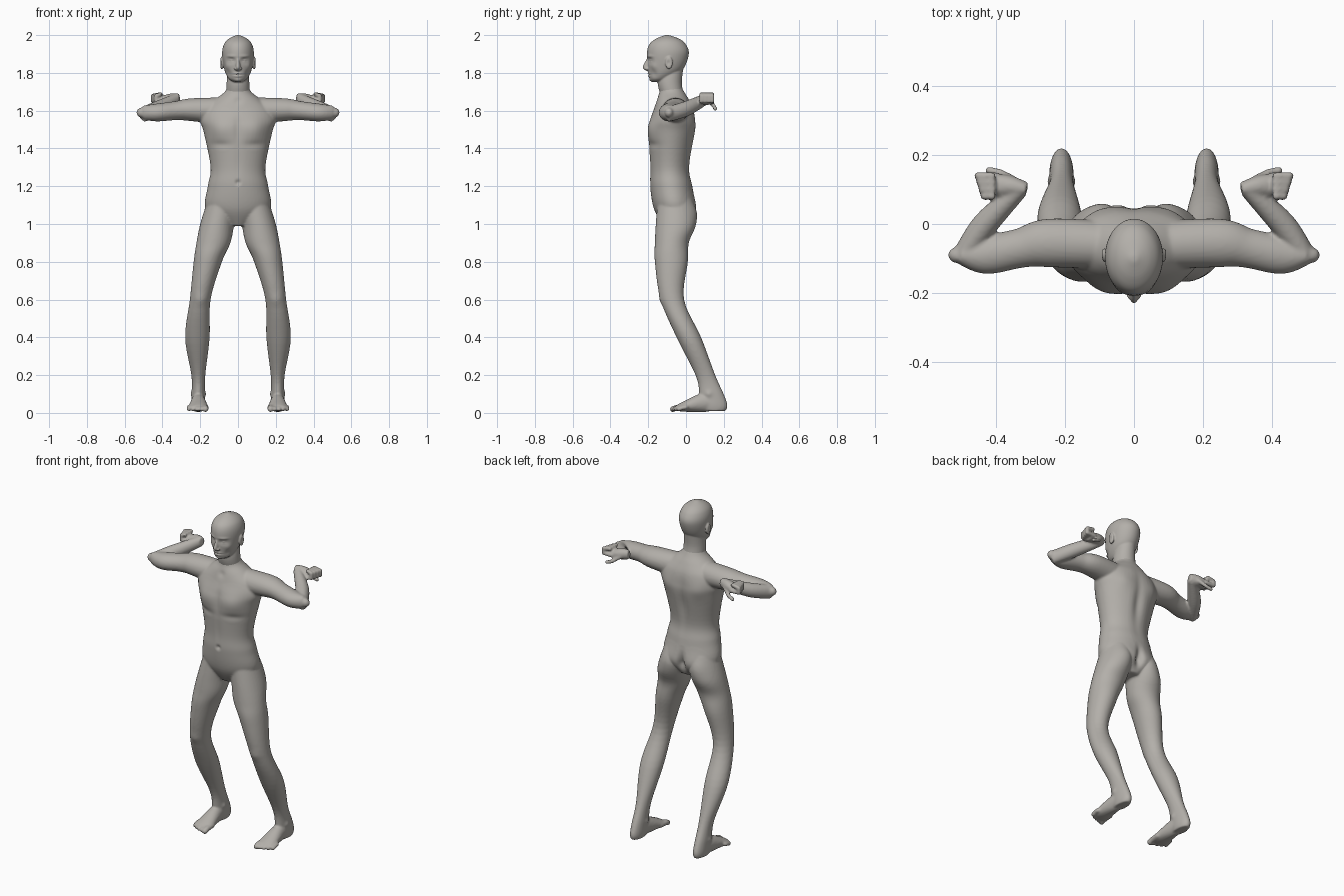
import bpy, bmesh, math
from mathutils import Vector, Matrix

cube = bpy.data.objects.get("Cube")
if cube:
    bpy.data.objects.remove(cube, do_unlink=True)

skin = bpy.data.materials.new("warm_grey_skin")
skin.use_nodes = True
skin.diffuse_color = (.45, .43, .4, 1)
skin.node_tree.nodes["Principled BSDF"].inputs["Base Color"].default_value = skin.diffuse_color


def level(z, wide, front, back, x=0):
    """One level cross-section of a standing part."""
    return Vector((x, (front + back) / 2, z)), wide, (back - front) / 2


def across(x, y, z, tall, wide):
    """One cross-section at right angles to a limb."""
    return Vector((x, y, z)), wide, tall


def spline(sections, steps=6):
    """Smooth the sections with a Catmull-Rom curve."""
    last = len(sections) - 1
    for i in range(last):
        before, start, end, after = [sections[min(max(i + k, 0), last)] for k in range(-1, 3)]
        for step in range(steps):
            t = step / steps
            yield [q + t / 2 * (r - p + t * (2 * p - 5 * q + 4 * r - s + t * (3 * (q - r) + s - p)))
                   for p, q, r, s in zip(before, start, end, after)]
    yield sections[last]


def loft(bm, sections, upright=False, sides=32):
    """Skin a closed tube through the sections."""
    rows = list(spline(sections))
    loops = []
    for i, (centre, wide, deep) in enumerate(rows):
        u, v = Vector((1, 0, 0)), Vector((0, 1, 0))
        if not upright:
            along = rows[min(i + 1, len(rows) - 1)][0] - rows[max(i - 1, 0)][0]
            u = along.cross(Vector((0, 0, 1))).normalized()
            v = u.cross(along).normalized()
        turns = [math.tau * k / sides for k in range(sides)]
        loops.append([bm.verts.new(centre + u * wide * math.cos(a) + v * deep * math.sin(a))
                      for a in turns])
    for low, high in zip(loops, loops[1:]):
        for k in range(sides):
            bm.faces.new((low[k - 1], low[k], high[k], high[k - 1]))
    bm.faces.new(loops[0])
    bm.faces.new(loops[-1])


def ball(bm, centre, *radii):
    place = Matrix.Translation(centre) @ Matrix.Diagonal((*radii, 1))
    bmesh.ops.create_uvsphere(bm, u_segments=16, v_segments=12, radius=1, matrix=place)


def digit(bm, radius, *joints):
    """Finger or toe: straight bones with round joints."""
    joints = [Vector(j) for j in joints]
    for joint in joints:
        ball(bm, joint, radius, radius, radius)
    for a, b in zip(joints, joints[1:]):
        turn = (b - a).to_track_quat('Z', 'Y').to_matrix().to_4x4()
        bmesh.ops.create_cone(bm, cap_ends=True, segments=16, radius1=radius, radius2=radius,
                              depth=(b - a).length, matrix=Matrix.Translation((a + b) / 2) @ turn)


def mirror(bm):
    """Copy everything built so far to the other side."""
    copy = bmesh.ops.duplicate(bm, geom=bm.verts[:] + bm.edges[:] + bm.faces[:])["geom"]
    verts = [g for g in copy if isinstance(g, bmesh.types.BMVert)]
    bmesh.ops.scale(bm, verts=verts, vec=(-1, 1, 1))


def fuse(name, bm, voxel):
    """Melt the parts into one smooth skin."""
    bmesh.ops.recalc_face_normals(bm, faces=bm.faces)
    rough = bpy.data.meshes.new(name)
    bm.to_mesh(rough)
    bm.free()
    ob = bpy.data.objects.new(name, rough)
    bpy.context.collection.objects.link(ob)
    remesh = ob.modifiers.new("fuse", 'REMESH')
    remesh.mode, remesh.voxel_size = 'VOXEL', voxel
    ob.modifiers.new("relax", 'SMOOTH').iterations = 5
    ready = ob.evaluated_get(bpy.context.evaluated_depsgraph_get())
    mesh = bpy.data.meshes.new_from_object(ready)
    ob.modifiers.clear()
    ob.data = mesh
    mesh.materials.clear()
    mesh.materials.append(skin)
    mesh.polygons.foreach_set("use_smooth", [True] * len(mesh.polygons))
    return mesh


def swell(mesh, x, y, z, size, by, tall=1):
    """Push a soft bump out of the skin, or a hollow into it, on both sides."""
    moves = []
    for v in mesh.vertices:
        if abs(v.co.z - z) < size * tall * 2:
            away = Vector((abs(v.co.x) - x, v.co.y - y, (v.co.z - z) / tall)).length / size
            if away < 2:
                moves.append((v, v.normal * by * math.exp(-away * away)))
    for v, push in moves:
        v.co += push
    mesh.update()


body = bmesh.new()

# Leg
loft(body, [level(1.13, wide=.08, front=-.15, back=.03, x=.08),
            level(1, wide=.09, front=-.16, back=.05, x=.11),
            level(.9, wide=.09, front=-.165, back=.015, x=.13),
            level(.8, wide=.075, front=-.165, back=.01, x=.16),
            level(.6, wide=.055, front=-.135, back=-.01, x=.2),
            level(.4, wide=.065, front=-.05, back=.08, x=.215),
            level(.2, wide=.037, front=.05, back=.155, x=.21),
            level(.1, wide=.035, front=.07, back=.2, x=.21),
            level(.04, wide=.035, front=.07, back=.22, x=.21),
            level(.01, wide=.03, front=.09, back=.21, x=.21)], upright=True)

# Foot and toes
loft(body, [across(.21, .18, .05, tall=.03, wide=.03),
            across(.21, .1, .055, tall=.05, wide=.037),
            across(.21, 0, .035, tall=.03, wide=.05),
            across(.21, -.05, .025, tall=.015, wide=.05)])
for i in range(5):
    x, tip = .172 + .022 * i, -.07 + .002 * i * i
    digit(body, .012 if i else .016, (x, 0, .03), (x, tip + .02, .027), (x, tip, .02))

# Upper arm, elbow and forearm
loft(body, [across(.1, -.06, 1.6, tall=.07, wide=.07),
            across(.25, -.055, 1.605, tall=.06, wide=.07),
            across(.33, -.07, 1.6, tall=.05, wide=.057),
            across(.43, -.09, 1.59, tall=.047, wide=.055),
            across(.5, -.09, 1.59, tall=.037, wide=.03)])
ball(body, (.51, -.09, 1.59), .028, .024, .026)
loft(body, [across(.5, -.1, 1.58, tall=.04, wide=.03),
            across(.43, 0, 1.61, tall=.04, wide=.037),
            across(.33, .1, 1.66, tall=.03, wide=.025)])

# Hand folded outwards, fingers curled up, thumb behind
loft(body, [across(.31, .1, 1.665, tall=.027, wide=.02),
            across(.36, .11, 1.66, tall=.03, wide=.03),
            across(.42, .11, 1.65, tall=.02, wide=.037)])
for i in range(4):
    y, knuckle = .08 + .02 * i, .433 + .006 * i
    digit(body, .011, (.4, y, 1.65), (knuckle, y, 1.65), (knuckle, y, 1.68), (.41, y, 1.687))
digit(body, .011, (.35, .13, 1.65), (.39, .15, 1.62), (.42, .155, 1.61))
mirror(body)

# Torso and base of the neck
loft(body, [level(.99, wide=.06, front=-.12, back=.01),
            level(1.08, wide=.17, front=-.17, back=.05),
            level(1.2, wide=.16, front=-.19, back=.035),
            level(1.3, wide=.145, front=-.19, back=.02),
            level(1.48, wide=.18, front=-.2, back=.05),
            level(1.55, wide=.2, front=-.19, back=.05),
            level(1.61, wide=.18, front=-.17, back=.04),
            level(1.66, wide=.12, front=-.155, back=.015),
            level(1.7, wide=.07, front=-.14, back=-.01),
            level(1.74, wide=.05, front=-.14, back=-.03)], upright=True, sides=48)
trunk = fuse("body", body, voxel=.0063)

# Chest, breastbone, belly and navel
swell(trunk, x=.09, y=-.19, z=1.5, size=.06, by=.012)
swell(trunk, x=0, y=-.2, z=1.5, size=.02, by=-.006, tall=4)
swell(trunk, x=.09, y=-.18, z=1.42, size=.06, by=-.005, tall=.3)
swell(trunk, x=0, y=-.15, z=1.65, size=.02, by=-.006)
swell(trunk, x=0, y=-.19, z=1.32, size=.02, by=-.003, tall=4)
swell(trunk, x=0, y=-.19, z=1.22, size=.012, by=-.01)

# Spine, shoulder blades and buttocks
swell(trunk, x=0, y=.04, z=1.42, size=.03, by=-.014, tall=5)
swell(trunk, x=.1, y=.04, z=1.53, size=.05, by=.007)
swell(trunk, x=.08, y=.05, z=1.06, size=.06, by=.014)
swell(trunk, x=0, y=.05, z=1.06, size=.02, by=-.025, tall=3)

# Kneecaps and ankle bones
swell(trunk, x=.2, y=-.13, z=.6, size=.03, by=.005)
for x in (.175, .245):
    swell(trunk, x, y=.12, z=.1, size=.016, by=.006)

# Ears and nostrils
face = bmesh.new()
ball(face, (.086, -.09, 1.853), .01, .02, .034)
ball(face, (.012, -.206, 1.822), .009, .012, .008)
mirror(face)

# Skull and jaw, neck, nose
loft(face, [level(1.752, wide=.02, front=-.18, back=-.12),
            level(1.77, wide=.05, front=-.193, back=-.08),
            level(1.82, wide=.073, front=-.2, back=-.015),
            level(1.9, wide=.084, front=-.207, back=.015),
            level(1.95, wide=.075, front=-.195, back=0),
            level(1.98, wide=.05, front=-.16, back=-.035),
            level(2, wide=.01, front=-.11, back=-.09)], upright=True, sides=48)
loft(face, [level(1.67, wide=.064, front=-.13, back=-.01),
            level(1.75, wide=.06, front=-.15, back=-.022),
            level(1.85, wide=.05, front=-.13, back=-.01)], upright=True)
loft(face, [level(1.88, wide=.008, front=-.205, back=-.17),
            level(1.83, wide=.014, front=-.23, back=-.17),
            level(1.81, wide=.01, front=-.21, back=-.17)], upright=True)
head = fuse("head", face, voxel=.004)

# Eye sockets, eyeballs, lid creases, brows and cheeks
swell(head, x=.033, y=-.19, z=1.866, size=.021, by=-.011, tall=.7)
swell(head, x=.033, y=-.185, z=1.864, size=.013, by=.007, tall=.7)
swell(head, x=.033, y=-.185, z=1.863, size=.014, by=-.003, tall=.2)
swell(head, x=.035, y=-.19, z=1.888, size=.024, by=.004, tall=.3)
swell(head, x=.055, y=-.17, z=1.835, size=.02, by=.004)
swell(head, x=.05, y=-.17, z=1.795, size=.02, by=-.004)

# Lips, mouth line, chin and ear hollows
for z in (1.783, 1.797):
    swell(head, x=0, y=-.2, z=z, size=.02, by=.006, tall=.3)
swell(head, x=0, y=-.2, z=1.79, size=.024, by=-.005, tall=.12)
swell(head, x=0, y=-.195, z=1.762, size=.018, by=.004, tall=.5)
swell(head, x=.096, y=-.093, z=1.853, size=.011, by=-.006, tall=1.4)
